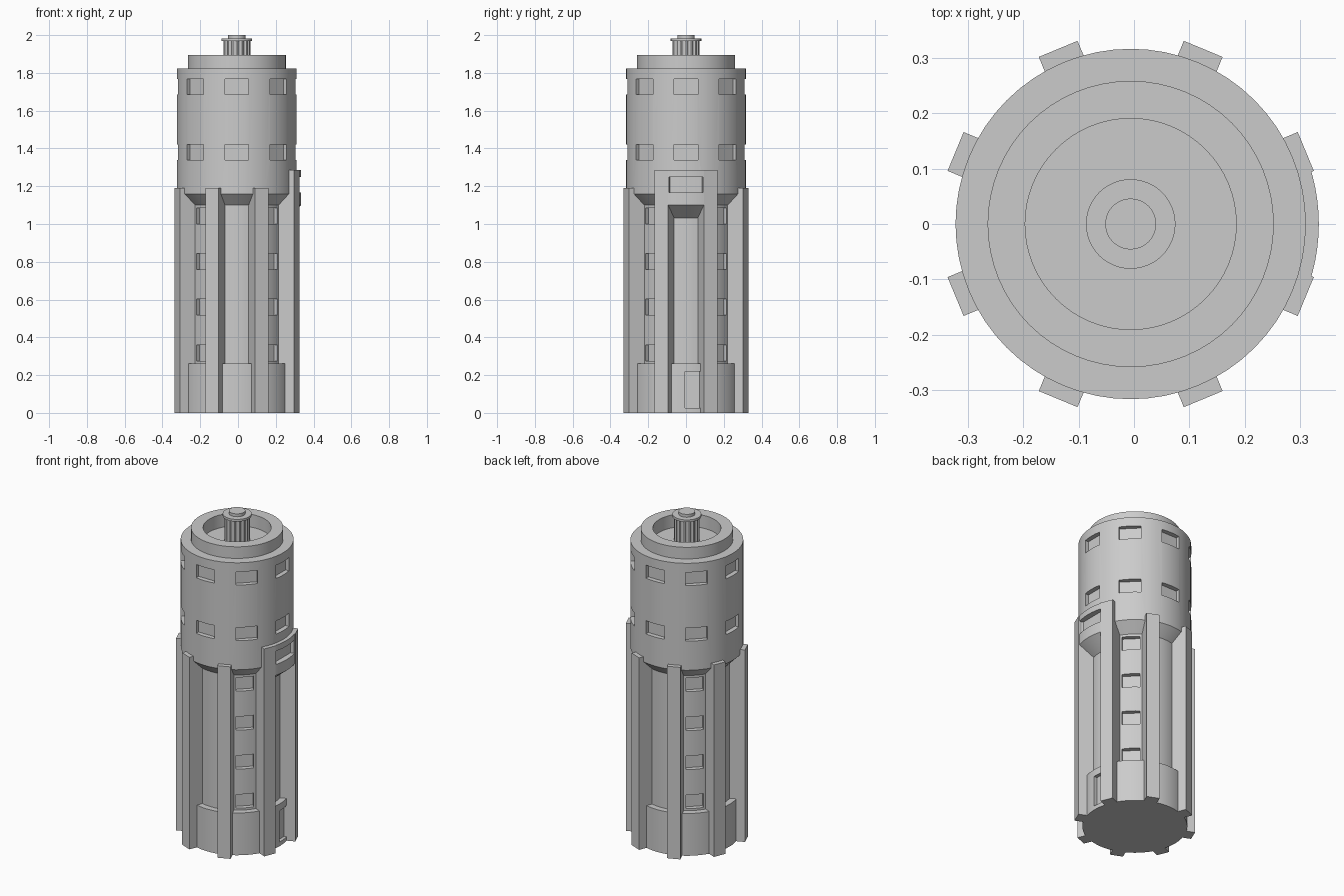
import bpy, bmesh, math
from mathutils import Matrix, Vector

if "Cube" in bpy.data.objects:
    bpy.data.objects.remove(bpy.data.objects["Cube"])

CX = -0.006          # tower axis sits slightly off centre
AXIS = Matrix.Translation((CX, 0, 0))
grey = bpy.data.materials.new("stone grey")
grey.diffuse_color = (0.6, 0.6, 0.6, 1)
grey.use_nodes = True
grey.node_tree.nodes["Principled BSDF"].inputs["Base Color"].default_value = grey.diffuse_color


def finish(name, bm):
    bmesh.ops.recalc_face_normals(bm, faces=bm.faces)
    bm.transform(AXIS)
    me = bpy.data.meshes.new(name)
    bm.to_mesh(me)
    bm.free()
    me.materials.append(grey)
    ob = bpy.data.objects.new(name, me)
    bpy.context.collection.objects.link(ob)
    return ob


def lathe(name, profile, seg=64, start=0.0, sweep=2 * math.pi, rib=0.0):
    """Spin a closed (sector) or axis-to-axis (full) profile around z."""
    bm = bmesh.new()
    full = sweep > 6.28
    rings = []
    for i in range(seg if full else seg + 1):
        a = start + sweep * i / seg
        k = 1 - rib * (i // 2 % 2)
        rings.append([bm.verts.new((r * k * math.cos(a), r * k * math.sin(a), z))
                      for r, z in profile])
    n = len(profile)
    for i in range(seg):
        p, q = rings[i], rings[(i + 1) % len(rings)]
        for j in range(n - 1 if full else n):
            k = (j + 1) % n
            bm.faces.new((p[j], q[j], q[k], p[k]))
    if full:   # close bottom and top discs
        bm.faces.new([r[0] for r in rings])
        bm.faces.new([r[-1] for r in rings])
    else:      # close the two sector ends
        bm.faces.new(rings[0])
        bm.faces.new(rings[-1])
    return finish(name, bm)


def radial_box(bm, angle, r0, r1, y0, y1, z0, z1):
    """Box reaching outwards from r0 to r1 in the given direction."""
    m = (Matrix.Rotation(math.radians(angle), 4, 'Z')
         @ Matrix.Translation(((r0 + r1) / 2, (y0 + y1) / 2, (z0 + z1) / 2))
         @ Matrix.Diagonal((r1 - r0, y1 - y0, z1 - z0, 1)))
    bmesh.ops.create_cube(bm, size=1, matrix=m)


def cut(ob, cutter):
    mod = ob.modifiers.new("cut", 'BOOLEAN')
    mod.object = cutter
    mod.operation = 'DIFFERENCE'
    mod.solver = 'EXACT'
    bpy.context.view_layer.objects.active = ob
    bpy.ops.object.modifier_apply(modifier=mod.name)


def smooth(ob):
    bpy.ops.object.select_all(action='DESELECT')
    ob.select_set(True)
    bpy.context.view_layer.objects.active = ob
    bpy.ops.object.shade_smooth_by_angle(angle=math.radians(25))


# Tower body: base, recessed shaft, flared drum, crown ring with sunken floor
body = lathe("tower_body", [(0.295, 0), (0.295, 0.262), (0.258, 0.262), (0.258, 1.10),
                            (0.317, 1.16), (0.317, 1.823), (0.259, 1.823),
                            (0.259, 1.895), (0.191, 1.895), (0.191, 1.815)])

# Hood panel over the entrance bay, on the +x side
a = math.radians(22.5)
panel = lathe("entrance_hood", [(0.25, 1.025), (0.3405, 1.10), (0.3405, 1.286), (0.25, 1.286)],
              seg=12, start=-a, sweep=2 * a)

# Window and door cutters
bm = bmesh.new()
for i in range(8):
    for z in (1.34, 1.685):
        radial_box(bm, i * 45, 0.288, 0.40, -0.0625, 0.0625, z, z + 0.082)
    if i % 2:
        for z in (0.275, 0.517, 0.758, 1.0):
            radial_box(bm, i * 45, 0.229, 0.29 if z < 1 else 0.27, -0.05, 0.05, z, z + 0.085)
radial_box(bm, 0, 0.306, 0.40, -0.09, 0.09, 1.167, 1.25)
radial_box(bm, 0, 0.272, 0.40, -0.006, 0.08, 0.025, 0.218)
cutter = finish("window_cutter", bm)
cutter.hide_render = True
for ob in (body, panel):
    cut(ob, cutter)
    smooth(ob)
bpy.data.objects.remove(cutter)

# Eight buttresses, the two beside the entrance being taller
bm = bmesh.new()
for i in range(8):
    radial_box(bm, 22.5 + 45 * i, 0.235, 0.343, -0.038, 0.038, 0,
               1.286 if i in (0, 7) else 1.19)
finish("buttresses", bm)

# Central ribbed post with lipped cap
lathe("post", [(0.0715, 1.81), (0.0715, 1.972)], seg=64, rib=0.07)
cap = lathe("post_cap", [(0.081, 1.968), (0.081, 1.982), (0.046, 1.982), (0.046, 2.0)], seg=48)
smooth(cap)
